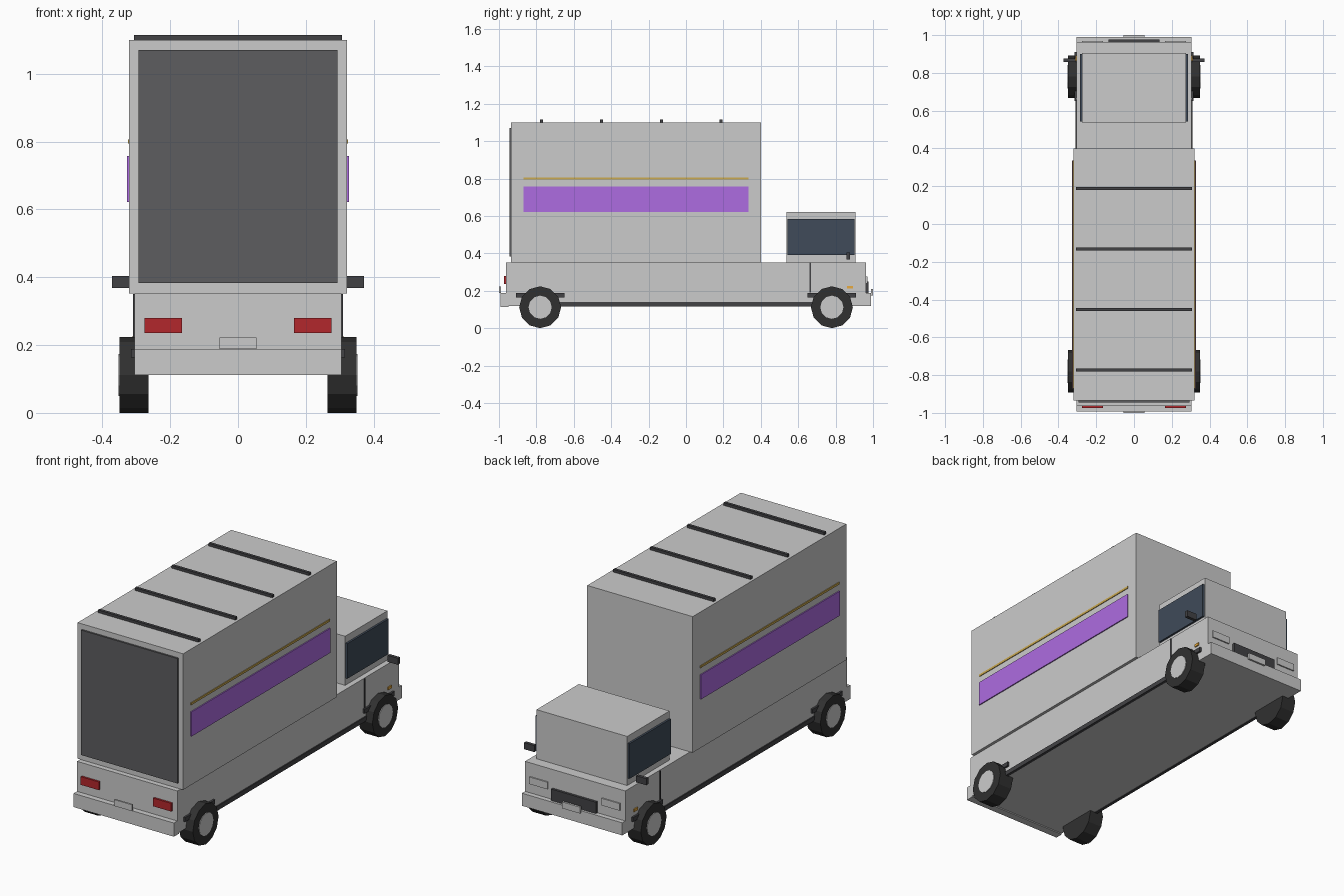
import bpy, bmesh, math
from mathutils import Matrix

if "Cube" in bpy.data.objects:
    bpy.data.objects.remove(bpy.data.objects["Cube"])


def material(name, r, g, b):
    m = bpy.data.materials.new(name)
    m.diffuse_color = (r, g, b, 1)
    m.use_nodes = True
    m.node_tree.nodes["Principled BSDF"].inputs["Base Color"].default_value = m.diffuse_color
    return m


DARK = material("dark_trim", 0.055, 0.055, 0.06)
DOOR = material("door_grey", 0.11, 0.11, 0.115)
TYRE = material("tyre_black", 0.03, 0.03, 0.03)
GLASS = material("glass_blue", 0.05, 0.07, 0.1)
PURPLE = material("purple", 0.42, 0.15, 0.75)
GOLD = material("gold", 0.6, 0.4, 0.08)
RED = material("red", 0.45, 0.02, 0.025)
ORANGE = material("orange", 0.8, 0.4, 0.05)
PALE = material("pale_grey", 0.68, 0.68, 0.66)
HUB = material("hub_grey", 0.55, 0.55, 0.58)


def finish(name, bm, mat):
    mesh = bpy.data.meshes.new(name)
    bm.to_mesh(mesh)
    bm.free()
    ob = bpy.data.objects.new(name, mesh)
    bpy.context.collection.objects.link(ob)
    if mat:
        mesh.materials.append(mat)
    return ob


def box(name, x, y, z, mat=None):
    """Box from (min, max) pairs."""
    bm = bmesh.new()
    size = [b - a for a, b in (x, y, z)]
    mid = [(a + b) / 2 for a, b in (x, y, z)]
    bmesh.ops.create_cube(bm, size=1, matrix=Matrix.Translation(mid) @ Matrix.Diagonal((*size, 1)))
    return finish(name, bm, mat)


def centred(name, half, y, z, mat=None):
    return box(name, (-half, half), y, z, mat)


def pair(name, x, y, z, mat=None):
    """The same box on the left and right sides."""
    box(name + "_right", x, y, z, mat)
    box(name + "_left", (-x[1], -x[0]), y, z, mat)


def disc(name, x, y, z, radius, width, mat):
    bm = bmesh.new()
    bmesh.ops.create_cone(bm, cap_ends=True, segments=12, radius1=radius, radius2=radius, depth=width,
                          matrix=Matrix.Translation((x, y, z)) @ Matrix.Rotation(math.pi / 2, 4, 'Y'))
    return finish(name, bm, mat)


# Lower body and bumpers
centred("lower_body", 0.305, (-0.963, 0.963), (0.118, 0.352))
centred("rear_bumper", 0.305, (-0.993, -0.95), (0.112, 0.187))
centred("front_bumper", 0.305, (0.95, 0.99), (0.118, 0.187))

# Cargo box with roof ribs, rear door and side stripes
centred("cargo_box", 0.321, (-0.935, 0.4), (0.352, 1.1))
centred("rear_door", 0.293, (-0.945, -0.93), (0.383, 1.07), DOOR)
for i in range(4):
    y = -0.772 + 0.32 * i
    centred(f"roof_rib_{i + 1}", 0.306, (y - 0.008, y + 0.008), (1.095, 1.115), DARK)
pair("purple_stripe", (0.315, 0.327), (-0.87, 0.335), (0.622, 0.757), PURPLE)
pair("gold_stripe", (0.315, 0.325), (-0.87, 0.335), (0.794, 0.806), GOLD)

# Cab, windows, mirrors, door seams
centred("cab", 0.276, (0.537, 0.905), (0.345, 0.622))
pair("side_window", (0.27, 0.287), (0.542, 0.9), (0.39, 0.583), GLASS)
pair("mirror", (0.31, 0.372), (0.858, 0.876), (0.368, 0.404), DARK)
pair("door_seam", (0.3, 0.309), (0.66, 0.667), (0.19, 0.35), DARK)
pair("side_marker", (0.3, 0.311), (0.862, 0.892), (0.211, 0.226), ORANGE)
pair("side_skirt", (0.295, 0.311), (-0.68, 0.68), (0.115, 0.14), DARK)

# Lights, grille and plates
pair("tail_light", (0.165, 0.275), (-0.974, -0.955), (0.235, 0.28), RED)
pair("headlight", (0.165, 0.275), (0.955, 0.97), (0.238, 0.277))
centred("grille", 0.136, (0.955, 0.977), (0.18, 0.25), DARK)
centred("rear_plate", 0.055, (-1.0, -0.99), (0.188, 0.223), PALE)
centred("front_plate", 0.055, (0.988, 1.0), (0.175, 0.21), PALE)

# Wheels and arch lips
for end, y in (("rear", -0.78), ("front", 0.78)):
    pair(end + "_arch", (0.29, 0.316), (y - 0.13, y + 0.13), (0.164, 0.188), DARK)
    for side, s in (("right", 1), ("left", -1)):
        disc(f"{end}_{side}_tyre", s * 0.307, y, 0.112, 0.112, 0.085, TYRE)
        disc(f"{end}_{side}_hub", s * 0.34, y, 0.112, 0.062, 0.026, HUB)
